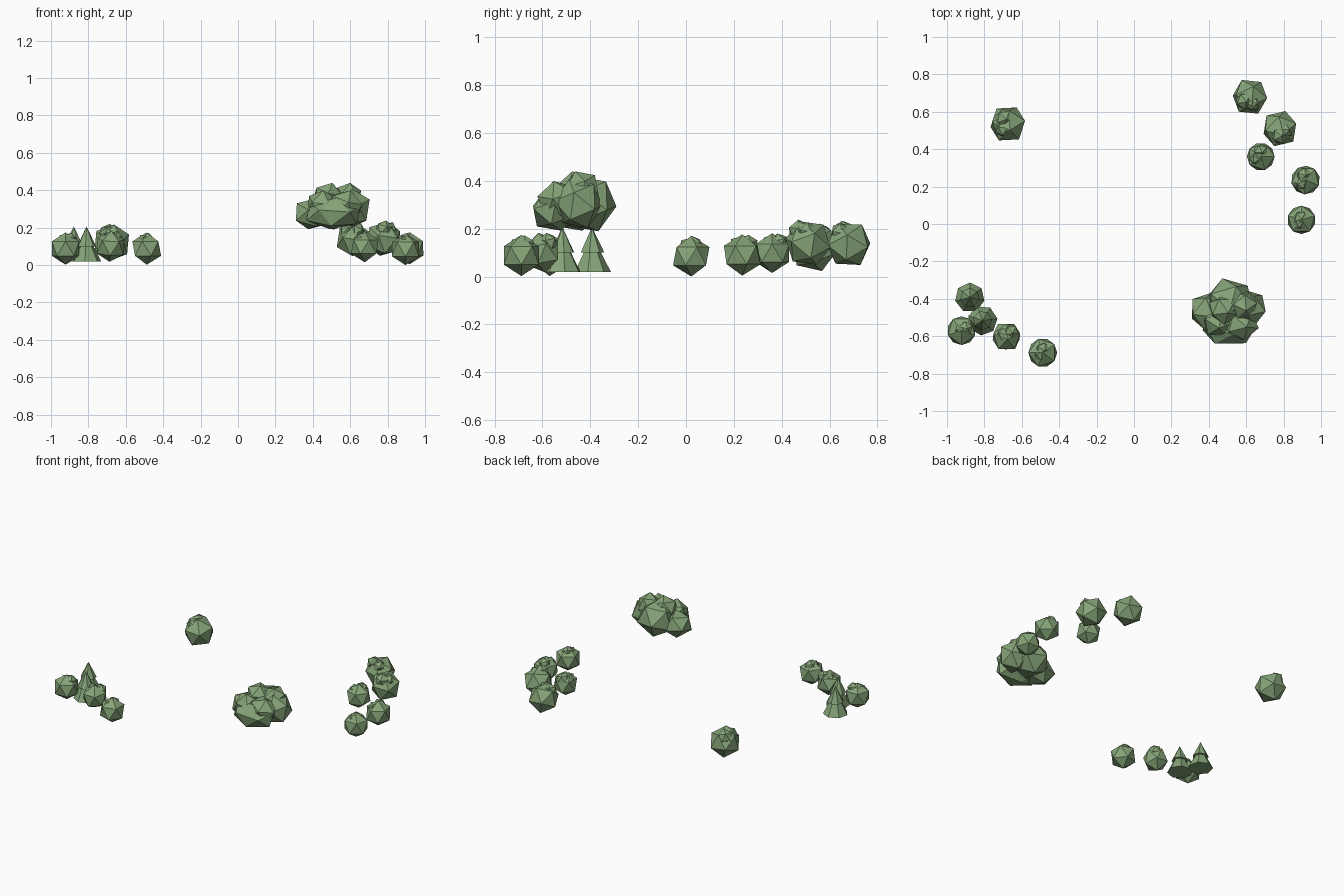
import bpy, bmesh, math
from mathutils import Matrix, Vector

old = bpy.data.objects.get("Cube")
if old:
    bpy.data.objects.remove(old)

leaf = bpy.data.materials.new("leaf_green")
leaf.use_nodes = True
GREEN = (0.24, 0.375, 0.19, 1)
leaf.diffuse_color = GREEN
bsdf = leaf.node_tree.nodes["Principled BSDF"]
bsdf.inputs["Base Color"].default_value = GREEN
bsdf.inputs["Roughness"].default_value = 0.9


def finish(bm, name, location):
    mesh = bpy.data.meshes.new(name)
    bm.to_mesh(mesh)
    bm.free()
    mesh.materials.append(leaf)
    ob = bpy.data.objects.new(name, mesh)
    ob.location = location
    bpy.context.collection.objects.link(ob)


def clump(bm, centre, size, yaw=0, tilt=0):
    """One faceted ball of leaves."""
    matrix = (Matrix.Translation(centre)
              @ Matrix.Diagonal(Vector(size).to_4d())
              @ Matrix.Rotation(math.radians(yaw), 4, "Z")
              @ Matrix.Rotation(math.radians(tilt), 4, "X"))
    bmesh.ops.create_icosphere(bm, subdivisions=1, radius=1, matrix=matrix)


def bush(name, location, r, yaw, nub, tilt=0):
    """A large clump with two small ones poking out of its top."""
    bm = bmesh.new()
    clump(bm, (0, 0, 0), (r, r, r), yaw, tilt)
    nx, ny = nub
    clump(bm, (nx, ny, r * 0.5), (r * 0.5,) * 3, yaw + 40, 15)
    clump(bm, (-ny * 0.8, nx * 0.8 - 0.01, r * 0.48), (r * 0.45,) * 3, yaw + 75, 30)
    finish(bm, name, location)


def conifer(name, location, yaw):
    """Two stacked cones."""
    bm = bmesh.new()
    for base, height, radius in ((0.018, 0.155, 0.08), (0.1, 0.107, 0.052)):
        matrix = (Matrix.Translation((0, 0, base + height / 2))
                  @ Matrix.Rotation(math.radians(yaw), 4, "Z"))
        bmesh.ops.create_cone(bm, cap_ends=True, segments=7, radius1=radius,
                              radius2=0, depth=height, matrix=matrix)
    finish(bm, name, location)


# Bushes in the back left row
bush("row_bush_1", (0.62, 0.68, 0.135), 0.1, 10, (-0.03, -0.02), 30)
bush("row_bush_2", (0.78, 0.51, 0.14), 0.1, 30, (0.0, -0.035), 25)
bush("row_bush_3", (0.678, 0.36, 0.098), 0.083, 0, (0.0, 0.03))
bush("row_bush_4", (0.917, 0.235, 0.09), 0.086, 50, (-0.01, 0.025))
bush("row_bush_5", (0.895, 0.022, 0.085), 0.085, 18, (-0.005, 0.01))

# Lone bush at the back right
bush("lone_bush", (-0.675, 0.535, 0.12), 0.103, 20, (-0.02, 0.03), 20)

# Bushes and conifers at the front right
bush("corner_bush_1", (-0.922, -0.57, 0.088), 0.086, 54, (0.02, 0.01))
bush("corner_bush_2", (-0.682, -0.602, 0.1), 0.084, 18, (0.025, 0.025), 10)
bush("corner_bush_3", (-0.488, -0.688, 0.088), 0.086, 36, (0.0, 0.015))
conifer("conifer_1", (-0.878, -0.393, 0), 0)
conifer("conifer_2", (-0.81, -0.516, 0), 20)

# Large tree crown of overlapping clumps
bm = bmesh.new()
for centre, size, yaw in (
        ((0.0, 0.05, 0.0), (0.135, 0.13, 0.125), 0),
        ((0.0, -0.09, -0.03), (0.16, 0.1, 0.09), 18),
        ((-0.11, 0.0, -0.03), (0.11, 0.105, 0.09), 36),
        ((0.1, 0.015, 0.0), (0.105, 0.105, 0.11), 0),
        ((-0.03, 0.01, 0.06), (0.085, 0.085, 0.08), 50),
        ((0.08, 0.03, 0.06), (0.075, 0.08, 0.08), 20),
        ((0.06, -0.07, 0.01), (0.1, 0.09, 0.09), 60),
        ((-0.06, -0.06, 0.01), (0.09, 0.085, 0.09), 10)):
    clump(bm, centre, size, yaw, 22)
finish(bm, "tree_crown", (0.51, -0.465, 0.305))
